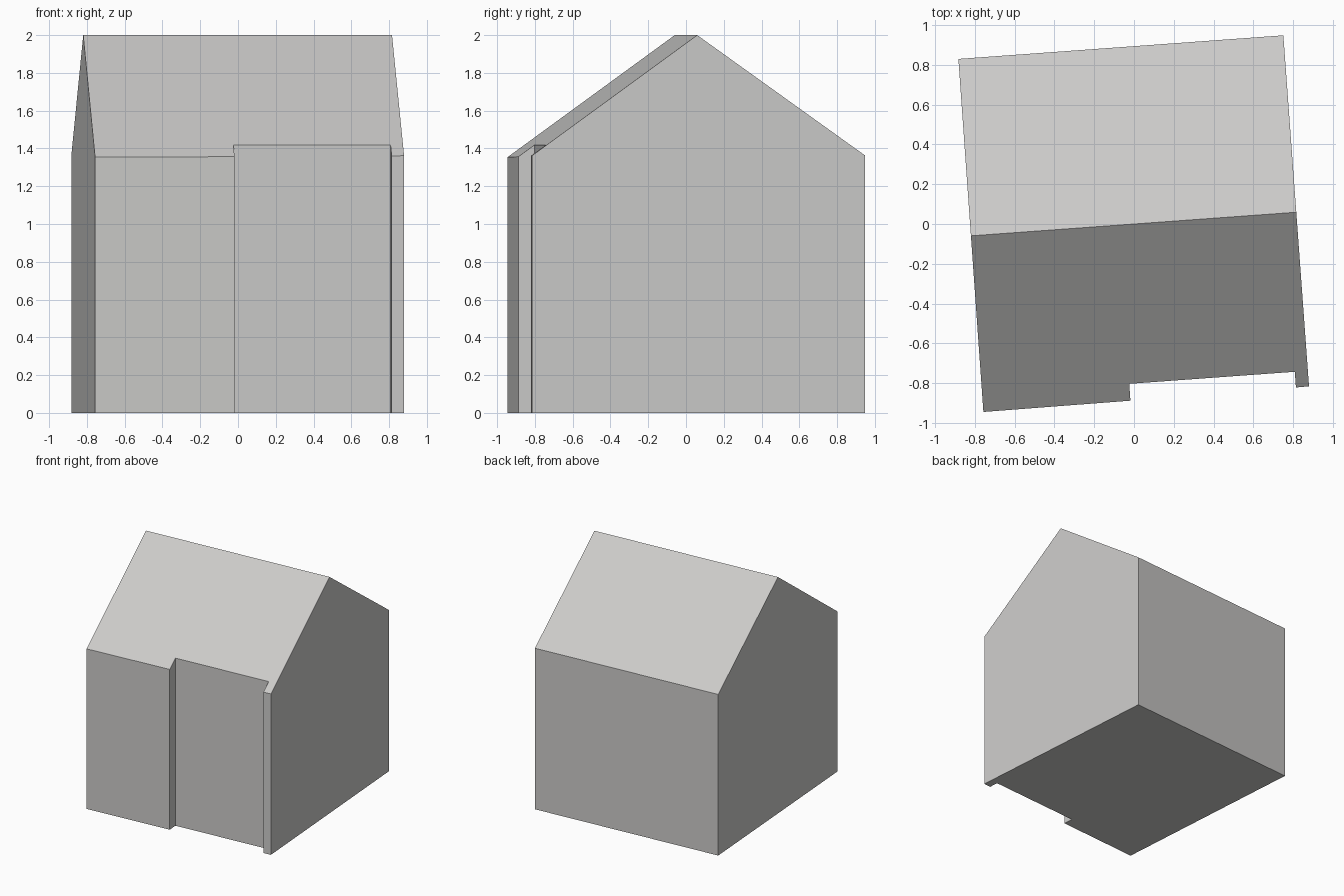
import bpy, bmesh
from math import radians
from mathutils import Matrix, Vector

if "Cube" in bpy.data.objects:
    bpy.data.objects.remove(bpy.data.objects["Cube"])

# Footprint in the house's own axes, with the shallow recess in the front wall
footprint = [(-0.82, 0.891), (-0.823, -0.887), (-0.082, -0.884), (-0.082, -0.799),
             (0.752, -0.799), (0.752, -0.878), (0.818, -0.877), (0.817, 0.891)]
RIDGE, FRONT_SLOPE, BACK_SLOPE = 2.0, 0.728, 0.715

# Walls: extrude the footprint well above the ridge
bm = bmesh.new()
base = bm.faces.new([bm.verts.new((x, y, 0)) for x, y in footprint])
top = bmesh.ops.extrude_face_region(bm, geom=[base], use_keep_orig=True)["geom"]
bmesh.ops.translate(bm, vec=(0, 0, 3), verts=[v for v in top if isinstance(v, bmesh.types.BMVert)])

# Roof: slice off everything above each pitch and cap the cut
for normal in (Vector((0, -FRONT_SLOPE, 1)), Vector((0, BACK_SLOPE, 1))):
    cut = bmesh.ops.bisect_plane(bm, geom=bm.verts[:] + bm.edges[:] + bm.faces[:], dist=1e-5,
                                 plane_co=(0, 0, RIDGE), plane_no=normal, clear_outer=True)
    rim = [e for e in cut["geom_cut"] if isinstance(e, bmesh.types.BMEdge)]
    bmesh.ops.contextual_create(bm, geom=rim)

# The house stands slightly turned
bmesh.ops.rotate(bm, cent=(0, 0, 0), matrix=Matrix.Rotation(radians(4.15), 3, 'Z'), verts=bm.verts)
bmesh.ops.recalc_face_normals(bm, faces=bm.faces)
mesh = bpy.data.meshes.new("house_body")
bm.to_mesh(mesh)
bm.free()

grey = bpy.data.materials.new("light grey")
grey.diffuse_color = (0.6, 0.595, 0.585, 1)
grey.use_nodes = True
grey.node_tree.nodes["Principled BSDF"].inputs["Base Color"].default_value = grey.diffuse_color
mesh.materials.append(grey)
bpy.context.collection.objects.link(bpy.data.objects.new("house_body", mesh))
